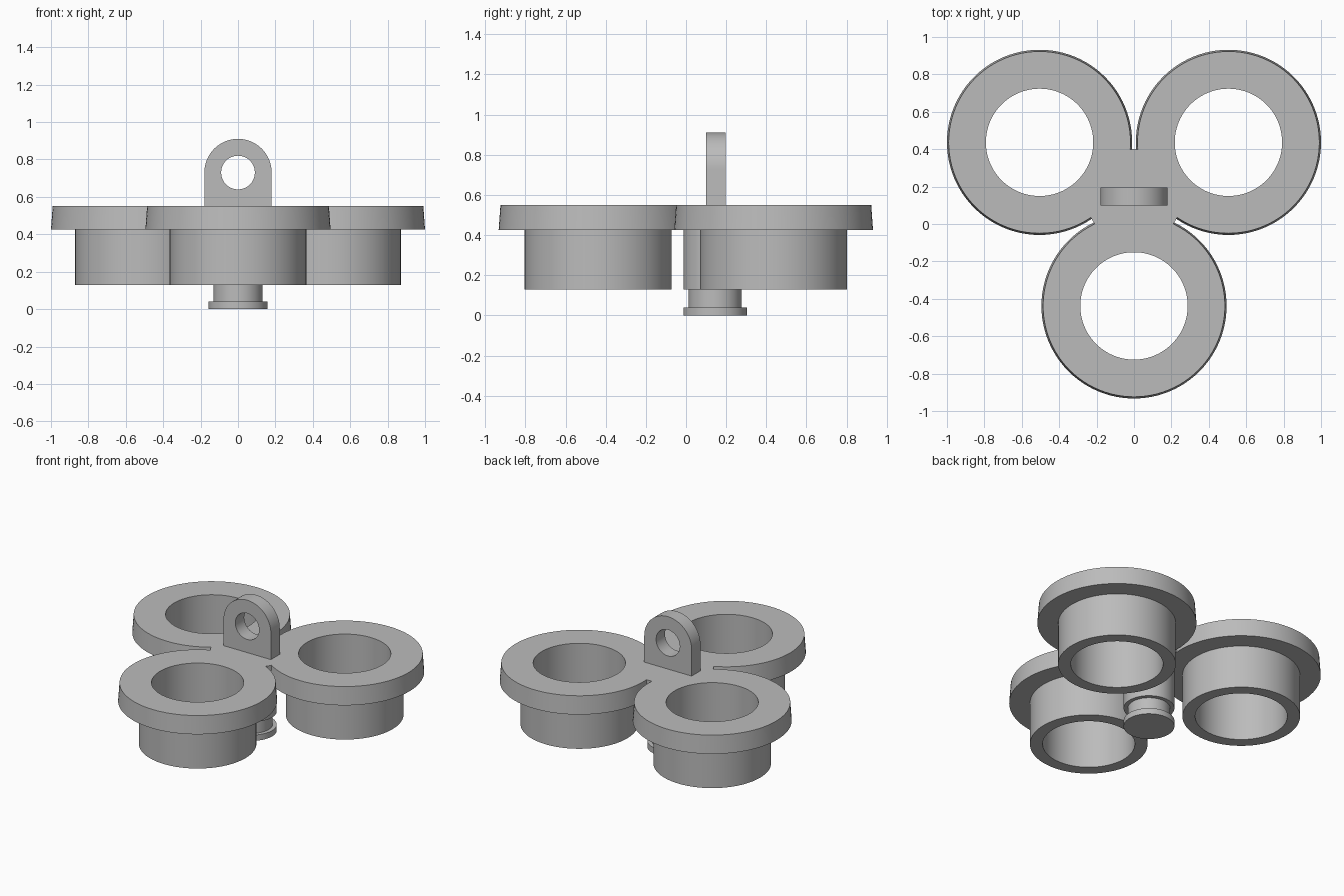
import bpy, bmesh
from math import sin, cos, pi, radians
from mathutils import Matrix

cube = bpy.data.objects.get("Cube")
if cube:
    bpy.data.objects.remove(cube, do_unlink=True)

SIDES = 96
HUB_Y = 0.145          # centre of the three-ring layout
REACH = 0.583          # hub centre to ring centre
FLANGE_Z, TOP_Z = 0.425, 0.55

grey = bpy.data.materials.new("plain grey")
grey.use_nodes = True
grey.diffuse_color = (0.5, 0.5, 0.5, 1)
grey.node_tree.nodes["Principled BSDF"].inputs["Base Color"].default_value = (0.5, 0.5, 0.5, 1)


def finish(name, bm, location=(0, 0, 0)):
    bmesh.ops.recalc_face_normals(bm, faces=bm.faces)
    mesh = bpy.data.meshes.new(name)
    bm.to_mesh(mesh)
    bm.free()
    mesh.materials.append(grey)
    obj = bpy.data.objects.new(name, mesh)
    obj.location = location
    bpy.context.collection.objects.link(obj)
    return obj


def lathe(name, profile, location):
    """Revolve a closed (radius, z) outline about z."""
    bm = bmesh.new()
    verts = [bm.verts.new((r, 0, z)) for r, z in profile]
    edges = [bm.edges.new((a, b)) for a, b in zip(verts, verts[1:] + verts[:1])]
    bmesh.ops.spin(bm, geom=verts + edges, axis=(0, 0, 1), cent=(0, 0, 0),
                   angle=2 * pi, steps=SIDES, use_merge=True)
    bmesh.ops.remove_doubles(bm, verts=bm.verts, dist=1e-5)
    return finish(name, bm, location)


def cylinder(name, radius, depth, location, turn=Matrix()):
    bm = bmesh.new()
    bmesh.ops.create_cone(bm, cap_ends=True, segments=SIDES, radius1=radius,
                          radius2=radius, depth=depth, matrix=turn)
    return finish(name, bm, location)


def activate(obj):
    bpy.ops.object.select_all(action='DESELECT')
    obj.select_set(True)
    bpy.context.view_layer.objects.active = obj


def combine(target, tool, operation):
    mod = target.modifiers.new(operation.title(), 'BOOLEAN')
    mod.operation, mod.object, mod.solver = operation, tool, 'EXACT'
    activate(target)
    bpy.ops.object.modifier_apply(modifier=mod.name)
    bpy.data.objects.remove(tool, do_unlink=True)


# Central web joined to three flanged, open sleeves
body = cylinder("ring_body", 0.255, TOP_Z - FLANGE_Z, (0, HUB_Y, (TOP_Z + FLANGE_Z) / 2))
sleeve = [(0.287, 0.13), (0.366, 0.13), (0.366, FLANGE_Z),
          (0.495, FLANGE_Z), (0.486, TOP_Z), (0.287, TOP_Z)]
for angle in (30, 150, 270):
    a = radians(angle)
    ring = lathe("ring", sleeve, (REACH * cos(a), HUB_Y + REACH * sin(a), 0))
    combine(body, ring, 'UNION')

# Stepped post under the hub with a grooved foot
post = lathe("center_post", [(0, 0), (0.158, 0), (0.158, 0.04), (0.132, 0.04), (0.132, 0.13),
                             (0.158, 0.13), (0.158, 0.45), (0, 0.45)], (0, HUB_Y, 0))

# Upright hanging lug with a rounded top and an eye
bm = bmesh.new()
eye_z, half = 0.73, 0.18
outline = [(half, 0.54)] + [(half * cos(pi * i / 48), eye_z + half * sin(pi * i / 48))
                            for i in range(49)] + [(-half, 0.54)]
face = bm.faces.new([bm.verts.new((x, 0.1, z)) for x, z in outline])
side = bmesh.ops.extrude_face_region(bm, geom=[face])["geom"]
bmesh.ops.translate(bm, vec=(0, 0.096, 0),
                    verts=[v for v in side if isinstance(v, bmesh.types.BMVert)])
lug = finish("hanging_lug", bm)
combine(lug, cylinder("eye_cutter", 0.09, 0.4, (0, 0.15, eye_z),
                      Matrix.Rotation(pi / 2, 4, 'X')), 'DIFFERENCE')

# Smooth the round walls and keep the rims crisp
for obj in (body, post, lug):
    activate(obj)
    bpy.ops.object.shade_smooth_by_angle(angle=radians(30))
